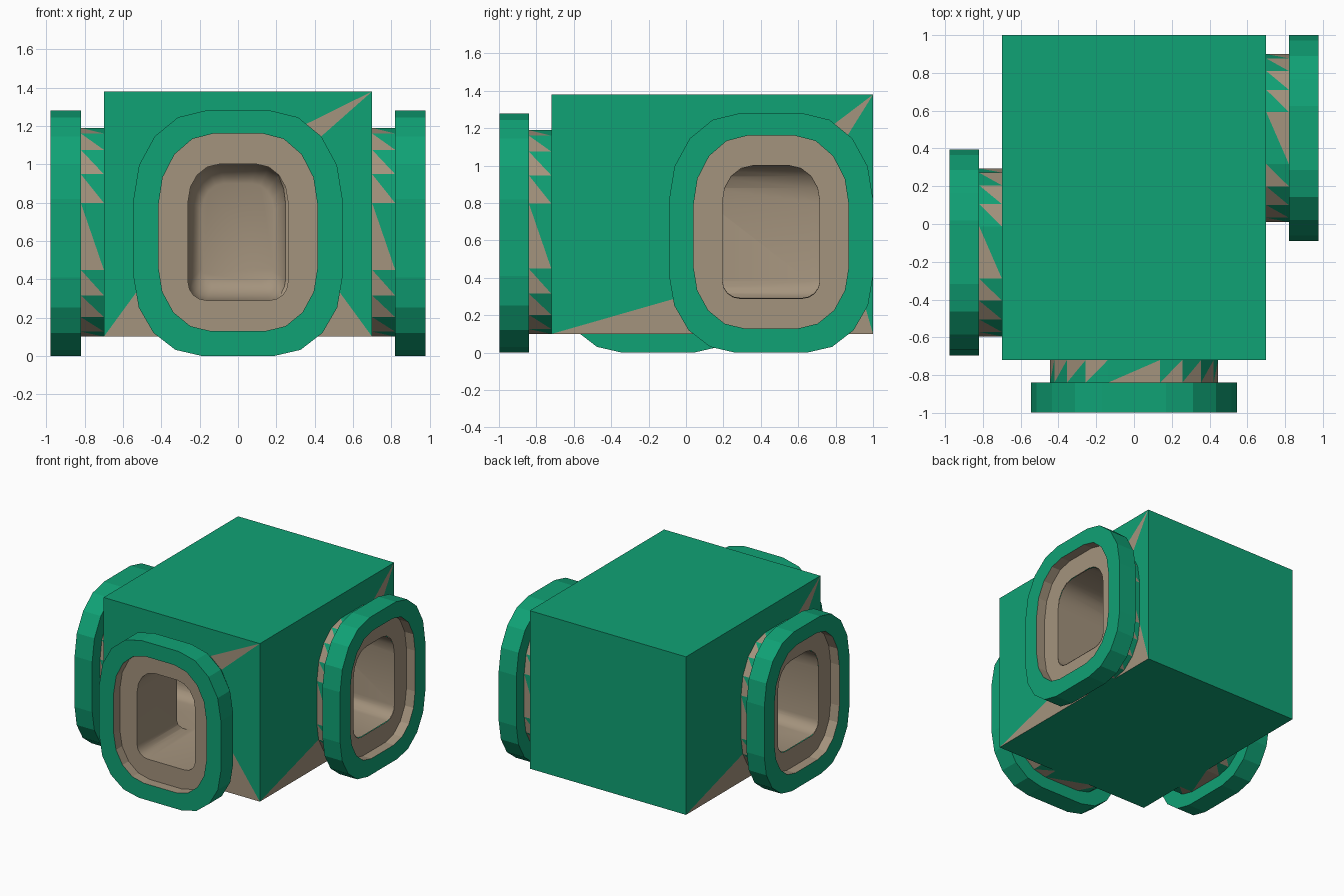
import bpy, bmesh
from math import sin, cos, pi
from mathutils import Vector

if "Cube" in bpy.data.objects:
    bpy.data.objects.remove(bpy.data.objects["Cube"], do_unlink=True)


def material(name, rgb):
    m = bpy.data.materials.new(name)
    m.use_nodes = True
    m.diffuse_color = (*rgb, 1)
    m.node_tree.nodes["Principled BSDF"].inputs["Base Color"].default_value = (*rgb, 1)
    return m


MATS = [material("green", (0.005, 0.36, 0.178)), material("tan", (0.37, 0.292, 0.205))]
GREEN, TAN = 0, 1
HALF_X, FRONT, BACK, LOW, HIGH = 0.70, -0.72, 1.0, 0.10, 1.38
SEG = 4           # segments per rounded corner
ARC = SEG + 1     # points per rounded corner
SOFT = (0.69, 0.36, 0.65, 0.32)    # corner radii as fractions: top u, z, bottom u, z
TIGHT = (0.62, 0.27, 0.36, 0.13)


def profile(half, z0, z1, radii):
    """Counter-clockwise rounded outline, starting at the bottom right corner."""
    tu, tz, bu, bz = radii
    steps = [k * pi / 2 / SEG for k in range(ARC)]
    low = [(1 - bu + bu * sin(a), bz * (1 - cos(a))) for a in steps]
    top = [(1 - tu + tu * cos(a), 1 - tz + tz * sin(a)) for a in steps]
    right = low + top
    pts = right + [(-u, t) for u, t in reversed(right)]
    return [(u * half, z0 + t * (z1 - z0)) for u, t in pts]


def finish(bm, name, smooth=False):
    mesh = bpy.data.meshes.new(name)
    bm.to_mesh(mesh)
    bm.free()
    for m in MATS:
        mesh.materials.append(m)
    ob = bpy.data.objects.new(name, mesh)
    bpy.context.collection.objects.link(ob)
    return ob


def face(bm, verts, mat):
    f = bm.faces.new(verts)
    f.material_index = mat
    return f


class Side:
    """Frame of one wall: u runs right, w runs outward, z runs up."""
    def __init__(self, name, origin, right, out, u_min, u_max):
        self.name, self.u_min, self.u_max = name, u_min, u_max
        self.o, self.r, self.n = Vector(origin), Vector(right), Vector(out)

    def loop(self, bm, outline, w):
        return [bm.verts.new(self.o + self.r * u + self.n * w + Vector((0, 0, z)))
                for u, z in outline]


YL, YR = 0.455, -0.15
SIDES = [
    Side("front", (0, FRONT, 0), (1, 0, 0), (0, -1, 0), -HALF_X, HALF_X),
    Side("left", (HALF_X, YL, 0), (0, 1, 0), (1, 0, 0), FRONT - YL, BACK - YL),
    Side("right", (-HALF_X, YR, 0), (0, -1, 0), (-1, 0, 0), YR - BACK, YR - FRONT),
]

NECK = profile(0.445, LOW, 1.19, SOFT)
FLANGE = profile(0.545, 0, 1.28, SOFT)
RIM = profile(0.415, 0.13, 1.16, SOFT)
HOLE = profile(0.26, 0.29, 1.0, TIGHT)
COUNT = len(NECK)
NECK_W, FACE_W, FLOOR_W = 0.12, 0.278, 0.20


def loft(bm, a, b, mat):
    for i in range(COUNT):
        j = (i + 1) % COUNT
        face(bm, (a[i], a[j], b[j], b[i]), mat)


def wall(bm, s):
    """Rectangular wall fanned around the neck opening, with tan corner patches."""
    c = s.loop(bm, [(s.u_max, LOW), (s.u_max, HIGH), (s.u_min, HIGH), (s.u_min, LOW)], 0)
    p = s.loop(bm, NECK, 0)
    long_wall = s.u_min < -1
    for i in range(COUNT - 1):
        q, q2 = i // ARC, (i + 1) // ARC
        if q != q2:
            face(bm, (c[q], c[q2], p[i + 1], p[i]), GREEN)
            continue
        tan = q == 0 or i == ARC + 2 or (q == 3 and not (long_wall and i == 3 * ARC))
        face(bm, (c[q], p[i + 1], p[i]), TAN if tan else GREEN)


def port(s):
    """Neck, flange and recessed rim as one continuous sweep."""
    bm = bmesh.new()
    a, b = s.loop(bm, NECK, 0), s.loop(bm, NECK, NECK_W)
    for i in range(COUNT):
        j = (i + 1) % COUNT
        on_right = NECK[i][0] + NECK[j][0] >= 0
        face(bm, (a[i], b[j], b[i]), TAN if on_right else GREEN)
        face(bm, (a[i], a[j], b[j]), GREEN if on_right else TAN)
    rings = [(FLANGE, NECK_W, GREEN), (FLANGE, FACE_W, GREEN), (RIM, FACE_W, GREEN),
             (RIM, FLOOR_W, TAN), (HOLE, FLOOR_W, TAN)]
    for outline, w, mat in rings:
        ring = s.loop(bm, outline, w)
        loft(bm, b, ring, mat)
        b = ring
    finish(bm, s.name + "_port")


def tunnel_solid(s, z_inset, sections):
    """Closed tunnel volume from its deep end out to the rim floor."""
    bm = bmesh.new()
    mid = 0.645
    base = profile(0.26, 0.29 + z_inset, 1.0 - z_inset, TIGHT)
    prev = None
    for w, k in sections:
        ring = s.loop(bm, [(u * k, mid + (z - mid) * k) for u, z in base], w)
        if prev:
            loft(bm, prev, ring, TAN)
        else:
            face(bm, ring[::-1], TAN)
        prev = ring
    face(bm, prev, TAN)
    return finish(bm, s.name + "_tunnel")


# Main body: three pierced walls plus plain back, top and bottom
bm = bmesh.new()
for s in SIDES:
    wall(bm, s)
x, f, k, l, h = HALF_X, FRONT, BACK, LOW, HIGH
for quad in ([(x, k, l), (-x, k, l), (-x, k, h), (x, k, h)],
             [(-x, f, h), (x, f, h), (x, k, h), (-x, k, h)],
             [(-x, k, l), (x, k, l), (x, f, l), (-x, f, l)]):
    face(bm, [bm.verts.new(p) for p in quad], GREEN)
bmesh.ops.remove_doubles(bm, verts=bm.verts, dist=0.0001)
finish(bm, "main_body")

# Ports
for s in SIDES:
    port(s)

# Inner passage: main tunnel joined with the two side tunnels, turned inside out
passage = tunnel_solid(SIDES[0], 0, [(-1.52, 0.72), (-1.50, 0.84), (-1.45, 0.94),
                                     (-1.38, 1), (FLOOR_W, 1)])
passage.name = "inner_passage"
branches = [tunnel_solid(s, 0.003, [(-HALF_X, 1), (FLOOR_W, 1)]) for s in SIDES[1:]]
for branch in branches:
    branch.hide_render = True
    mod = passage.modifiers.new("join", "BOOLEAN")
    mod.operation, mod.solver, mod.object = "UNION", "EXACT", branch
graph = bpy.context.evaluated_depsgraph_get()
joined = bpy.data.meshes.new_from_object(passage.evaluated_get(graph))
passage.modifiers.clear()
passage.data = joined
for branch in branches:
    bpy.data.objects.remove(branch, do_unlink=True)

bm = bmesh.new()
bm.from_mesh(joined)
mouths = [fc for fc in bm.faces
          if any(all(abs((v.co - s.o).dot(s.n) - FLOOR_W) < 0.001 for v in fc.verts)
                 for s in SIDES)]
bmesh.ops.delete(bm, geom=mouths, context="FACES")
bmesh.ops.reverse_faces(bm, faces=bm.faces)
bm.to_mesh(joined)
bm.free()

bpy.ops.object.select_all(action="DESELECT")
passage.select_set(True)
bpy.context.view_layer.objects.active = passage
bpy.ops.object.shade_smooth_by_angle(angle=0.6)
